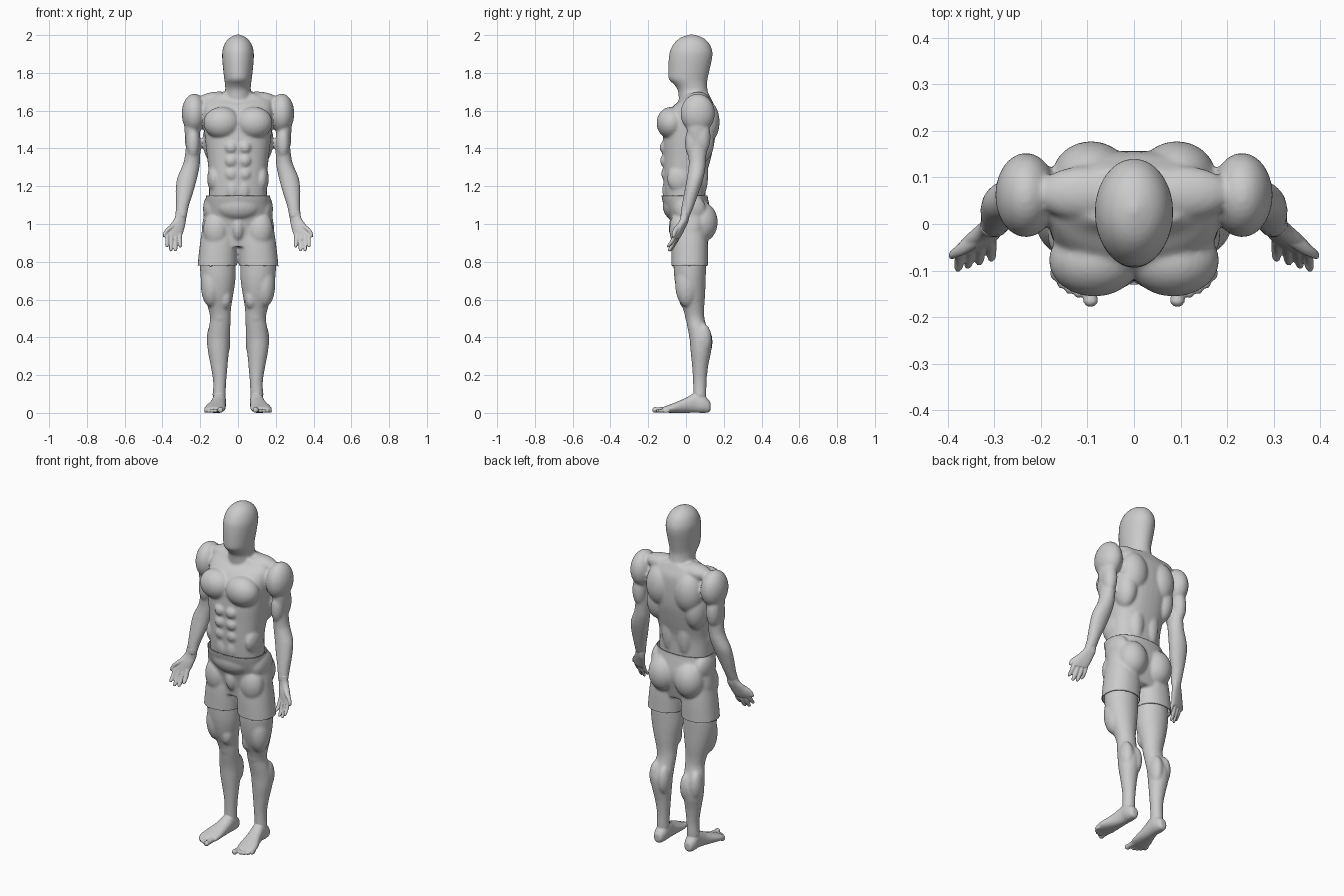
import bpy, bmesh
from math import sin, cos, pi, copysign
from mathutils import Vector, Matrix


def spow(v, p):
    return copysign(abs(v) ** (2 / p), v)


def loft(bm, rings, s=1, p=2.0, axis='z', n=28, steps=4):
    """Smooth tube through rings (x, y, z, radius a, radius b); s mirrors x."""
    R = [Vector(r) for r in rings]
    dense = []
    for i in range(len(R) - 1):
        a, b, c, d = R[max(i - 1, 0)], R[i], R[i + 1], R[min(i + 2, len(R) - 1)]
        for k in range(steps):
            t = k / steps
            dense.append(0.5 * (2 * b + (c - a) * t + (2 * a - 5 * b + 4 * c - d) * t * t
                                + (3 * b - a - 3 * c + d) * t ** 3))
    dense.append(R[-1])
    loops = []
    for x, y, z, a, b in dense:
        loop = []
        for j in range(n):
            u = a * spow(cos(2 * pi * j / n), p)
            v = b * spow(sin(2 * pi * j / n), p)
            co = (x + u, y + v, z) if axis == 'z' else (x + u, y, z + v)
            loop.append(bm.verts.new((s * co[0], co[1], co[2])))
        loops.append(loop)
    for l0, l1 in zip(loops, loops[1:]):
        for j in range(n):
            bm.faces.new((l0[j], l0[(j + 1) % n], l1[(j + 1) % n], l1[j]))
    bm.faces.new(loops[0])
    bm.faces.new(loops[-1])


def blob(bm, c, r, s=1):
    """Ellipsoid muscle mass."""
    m = Matrix.Translation((s * c[0], c[1], c[2])) @ Matrix.Diagonal((*r, 1))
    bmesh.ops.create_uvsphere(bm, u_segments=24, v_segments=16, radius=1, matrix=m)


def fuse(bm, name, voxel, smooth):
    """Melt all volumes into one smooth skin."""
    bmesh.ops.recalc_face_normals(bm, faces=bm.faces)
    me = bpy.data.meshes.new(name)
    bm.to_mesh(me)
    bm.free()
    ob = bpy.data.objects.new(name, me)
    bpy.context.collection.objects.link(ob)
    rm = ob.modifiers.new("skin", 'REMESH')
    rm.mode = 'VOXEL'
    rm.voxel_size = voxel
    sm = ob.modifiers.new("soften", 'SMOOTH')
    sm.factor = 0.5
    sm.iterations = smooth
    dg = bpy.context.evaluated_depsgraph_get()
    baked = bpy.data.meshes.new_from_object(ob.evaluated_get(dg))
    ob.modifiers.clear()
    ob.data = baked
    for f in baked.polygons:
        f.use_smooth = True
    return ob


# --- body: torso, head, arms and legs ---
body = bmesh.new()
loft(body, [(0, .02, .98, .12, .07), (0, -.002, 1.08, .15, .1), (0, -.006, 1.15, .153, .108),
            (0, -.007, 1.25, .153, .114), (0, .005, 1.35, .163, .127), (0, .015, 1.45, .175, .138),
            (0, .022, 1.55, .183, .135), (0, .04, 1.62, .185, .112), (0, .055, 1.66, .17, .08),
            (0, .055, 1.69, .11, .065)], p=2.4, n=40)
loft(body, [(0, .045, 1.6, .08, .08), (0, .042, 1.66, .074, .08), (0, .035, 1.71, .068, .079),
            (0, .023, 1.74, .069, .088), (0, .0115, 1.768, .073, .103), (0, .016, 1.82, .079, .11),
            (0, .024, 1.88, .084, .115), (0, .0275, 1.92, .082, .111), (0, .03, 1.96, .068, .09),
            (0, .03, 1.987, .043, .058), (0, .03, 2.003, .008, .012)])
muscles = [
    ((.085, -.078, 1.535), (.098, .078, .085)),   # chest
    ((.232, .062, 1.585), (.066, .091, .105)),    # shoulder
    ((.1, .065, 1.655), (.11, .06, .046)),        # neck slope
    ((.092, .1, 1.54), (.085, .078, .12)),        # shoulder blade
    ((.125, .075, 1.44), (.062, .075, .12)),      # side of back
    ((.05, .08, 1.27), (.045, .038, .13)),        # lower back
    ((.036, -.113, 1.405), (.034, .027, .034)),   # stomach rows
    ((.036, -.112, 1.335), (.034, .025, .034)),
    ((.036, -.108, 1.265), (.034, .023, .034)),
    ((.03, -.1, 1.18), (.034, .026, .055)),
    ((.125, -.03, 1.24), (.038, .07, .075)),      # flank
    ((.238, .034, 1.43), (.036, .04, .085)),      # upper arm front
    ((.243, .085, 1.46), (.04, .045, .095)),      # upper arm back
    ((.142, .005, .68), (.055, .062, .12)),       # outer thigh
    ((.068, .0, .61), (.034, .038, .06)),         # inner thigh
    ((.094, .014, .515), (.03, .02, .036)),       # knee
    ((.074, .095, .375), (.034, .046, .085)),     # calf
    ((.13, .09, .39), (.036, .046, .085)),
    ((.1, .073, .1), (.037, .02, .02)),           # ankle
]
arm = [(.235, .065, 1.6, .05, .06), (.243, .062, 1.5, .041, .058), (.237, .06, 1.42, .039, .053),
       (.243, .06, 1.34, .042, .046), (.251, .058, 1.3, .047, .045), (.27, .048, 1.24, .053, .044),
       (.283, .03, 1.17, .047, .039), (.294, .011, 1.1, .035, .033), (.3, -.003, 1.05, .031, .026),
       (.303, -.008, 1.03, .027, .022)]
leg = [(.1, .025, .95, .075, .075), (.105, .02, .86, .088, .084), (.107, .02, .78, .094, .086),
       (.105, .022, .7, .091, .082), (.102, .029, .62, .076, .072), (.097, .04, .55, .06, .056),
       (.093, .048, .5, .055, .05), (.098, .06, .45, .057, .052), (.103, .077, .39, .06, .058),
       (.104, .079, .33, .056, .055), (.1, .075, .25, .045, .043), (.097, .073, .17, .035, .036),
       (.099, .073, .1, .034, .035), (.099, .07, .05, .034, .036)]
for s in (1, -1):
    for c, r in muscles:
        blob(body, c, r, s)
    loft(body, arm, s)
    loft(body, leg, s)
fuse(body, "body", .0075, 5)

# --- hands: palm, four fingers and thumb ---
palm = [(.299, -.003, 1.07, .029, .024), (.305, -.012, 1.03, .031, .022), (.322, -.026, .99, .041, .021),
        (.337, -.038, .95, .045, .017), (.341, -.046, .925, .038, .012)]
fingers = [(.372, .376, .878), (.35, .355, .857), (.328, .331, .857), (.307, .305, .877)]
# --- feet: arch and toes ---
arch = [(.1, .13, .034, .014, .018), (.1, .12, .036, .027, .033), (.1, .09, .048, .036, .048),
        (.1, .05, .054, .037, .053), (.107, 0, .04, .042, .04), (.119, -.06, .027, .053, .027),
        (.124, -.1, .02, .054, .019), (.126, -.125, .016, .042, .013)]
toes = [(.093, -.177, .016), (.119, -.158, .0115), (.138, -.15, .011), (.155, -.138, .0105), (.17, -.12, .01)]
for s, side in ((1, "left"), (-1, "right")):
    hand = bmesh.new()
    loft(hand, palm, s, p=2.3)
    for x0, x1, zt in fingers:
        xm, zm = (x0 + x1) / 2, (.94 + zt) / 2
        loft(hand, [(x0, -.042, .95, .012, .012), (xm, -.06, zm, .0112, .0115),
                    (x1, -.078, zt + .008, .0095, .01), (x1, -.082, zt - .002, .004, .005)], s, n=14)
    loft(hand, [(.325, -.025, 1.01, .015, .014), (.358, -.038, .98, .018, .016),
                (.381, -.045, .957, .013, .012), (.389, -.048, .937, .009, .01),
                (.391, -.05, .93, .004, .005)], s, n=14)
    for v in hand.verts:  # turn the palm slightly inward
        v.co.y -= .3 * (abs(v.co.x) - .33) * min(1, max(0, (1.07 - v.co.z) / .06))
    fuse(hand, side + "_hand", .0035, 3)

    foot = bmesh.new()
    loft(foot, arch, s, axis='y', p=2.2)
    loft(foot, [(.099, .07, .04, .034, .038), (.099, .073, .1, .033, .034),
                (.098, .073, .13, .032, .033)], s)
    for x, tip, r in toes:
        loft(foot, [(x, -.09, r + .003, r, r), (x, tip + .025, r, r * .9, r * .85), (x, tip + .01, r, r, r),
                    (x, tip, r, r * .5, r * .5)], s, axis='y', n=14)
    for v in foot.verts:
        v.co.z = max(v.co.z, 0)
    fuse(foot, side + "_foot", .004, 3)

# --- shorts: fused hips and legs, cut open at waist and hems ---
shorts = bmesh.new()
loft(shorts, [(0, -.008, 1.2, .17, .122), (0, -.008, 1.15, .17, .122), (0, .004, 1.1, .171, .12),
              (0, .025, 1.03, .184, .11), (0, .027, .96, .192, .095), (0, .022, .88, .17, .08)], p=2.3, n=40)
blob(shorts, (0, -.06, 1.1), (.125, .064, .08))
blob(shorts, (0, -.05, .98), (.035, .042, .07))
for s in (1, -1):
    loft(shorts, [(.097, .02, 1.02, .085, .085), (.102, .02, .9, .099, .096),
                  (.11, .02, .78, .104, .097), (.112, .02, .72, .104, .097)], s, p=2.2)
    blob(shorts, (.085, .085, 1.01), (.086, .083, .105), s)
    blob(shorts, (.115, -.03, .97), (.07, .058, .1), s)
    blob(shorts, (.14, .02, 1.08), (.045, .085, .08), s)
ob = fuse(shorts, "shorts", .008, 4)
bm = bmesh.new()
bm.from_mesh(ob.data)
for z, n in ((1.15, 1), (.78, -1)):
    bmesh.ops.bisect_plane(bm, geom=bm.verts[:] + bm.edges[:] + bm.faces[:],
                           plane_co=(0, 0, z), plane_no=(0, 0, n), clear_outer=True)
bm.to_mesh(ob.data)
bm.free()
cloth = ob.modifiers.new("cloth", 'SOLIDIFY')
cloth.thickness = .005
cloth.offset = -1
